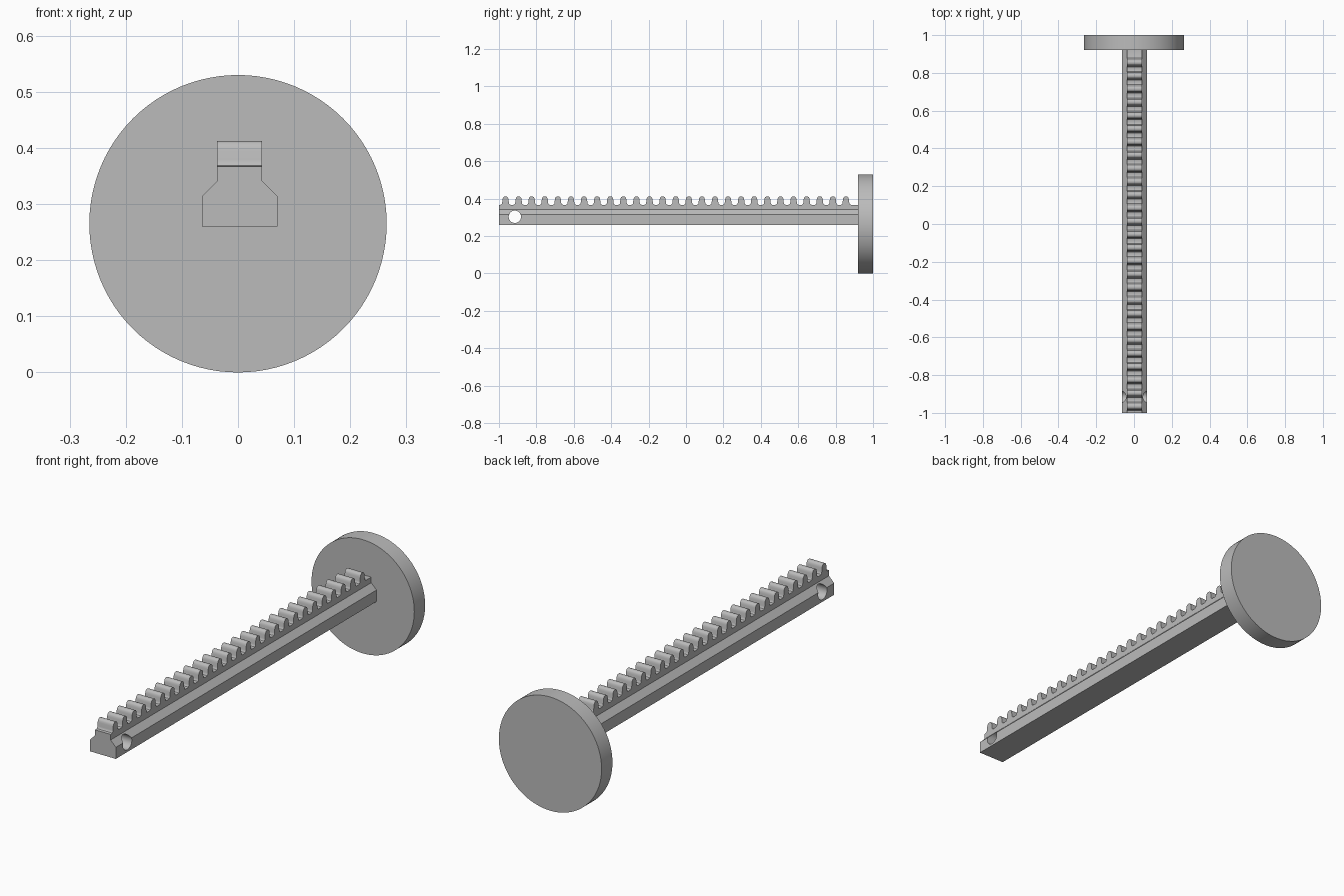
import bpy, bmesh, math
from mathutils import Vector

if "Cube" in bpy.data.objects:
    bpy.data.objects.remove(bpy.data.objects["Cube"])

CX = 0.003                      # rail centre line
Z_ROOT, Z_TIP = 0.367, 0.412    # tooth root and tip heights
PITCH, FIRST, COUNT = 0.07, -0.965, 27

grey = bpy.data.materials.new("plain grey")
grey.diffuse_color = (0.5, 0.5, 0.5, 1)
grey.use_nodes = True
grey.node_tree.nodes["Principled BSDF"].inputs["Base Color"].default_value = grey.diffuse_color


def prism(name, points, offset):
    """Extrude a closed outline of 3D points along offset."""
    bm = bmesh.new()
    face = bm.faces.new([bm.verts.new(p) for p in points])
    out = bmesh.ops.extrude_face_region(bm, geom=[face])
    moved = [g for g in out["geom"] if isinstance(g, bmesh.types.BMVert)]
    bmesh.ops.translate(bm, verts=moved, vec=Vector(offset))
    bmesh.ops.recalc_face_normals(bm, faces=bm.faces)
    mesh = bpy.data.meshes.new(name)
    bm.to_mesh(mesh)
    bm.free()
    obj = bpy.data.objects.new(name, mesh)
    bpy.context.collection.objects.link(obj)
    mesh.materials.append(grey)
    return obj


def circle(y, z, r, n):
    return [(y + r * math.cos(2 * math.pi * i / n),
             z + r * math.sin(2 * math.pi * i / n)) for i in range(n)]


def apply_boolean(obj, cutter, operation):
    bpy.context.view_layer.objects.active = obj
    mod = obj.modifiers.new("cut", 'BOOLEAN')
    mod.operation, mod.solver, mod.object = operation, 'EXACT', cutter
    bpy.ops.object.modifier_apply(modifier=mod.name)
    bpy.data.objects.remove(cutter)


def smooth(obj):
    bpy.ops.object.select_all(action='DESELECT')
    obj.select_set(True)
    bpy.context.view_layer.objects.active = obj
    bpy.ops.object.shade_smooth_by_angle(angle=math.radians(35))


# Rail: stepped cross-section run along y
half = [(0.067, 0.26), (0.067, 0.314), (0.040, 0.341), (0.040, 0.45)]
section = half + [(-x, z) for x, z in reversed(half)]
rail = prism("toothed_rail", [(CX + x, -1, z) for x, z in section], (0, 1.925, 0))

# Tooth outline: root fillet, flank, rounded tip (half width, height)
tooth = [(0.0275, Z_ROOT), (0.0225, 0.3685), (0.0190, 0.373), (0.0178, 0.379),
         (0.0160, 0.396), (0.0140, 0.4035), (0.0105, 0.409), (0.0050, Z_TIP)]
side = [(-1.1, 0.2), (-1.1, Z_ROOT)]
for i in range(COUNT):
    y = FIRST + i * PITCH
    side += [(y - w, z) for w, z in tooth]
    side += [(y + w, z) for w, z in reversed(tooth)]
side += [(1.1, Z_ROOT), (1.1, 0.2)]
envelope = prism("tooth_envelope", [(-0.2, y, z) for y, z in side], (0.4, 0, 0))
apply_boolean(rail, envelope, 'INTERSECT')

# Cross hole near the free end
hole = prism("hole_cutter", [(-0.2, y, z) for y, z in circle(-0.915, 0.303, 0.033, 40)],
             (0.4, 0, 0))
apply_boolean(rail, hole, 'DIFFERENCE')
smooth(rail)

# Round end plate
plate = prism("end_plate", [(x, 0.92, z) for x, z in circle(0, 0.265, 0.265, 96)],
              (0, 0.08, 0))
smooth(plate)
